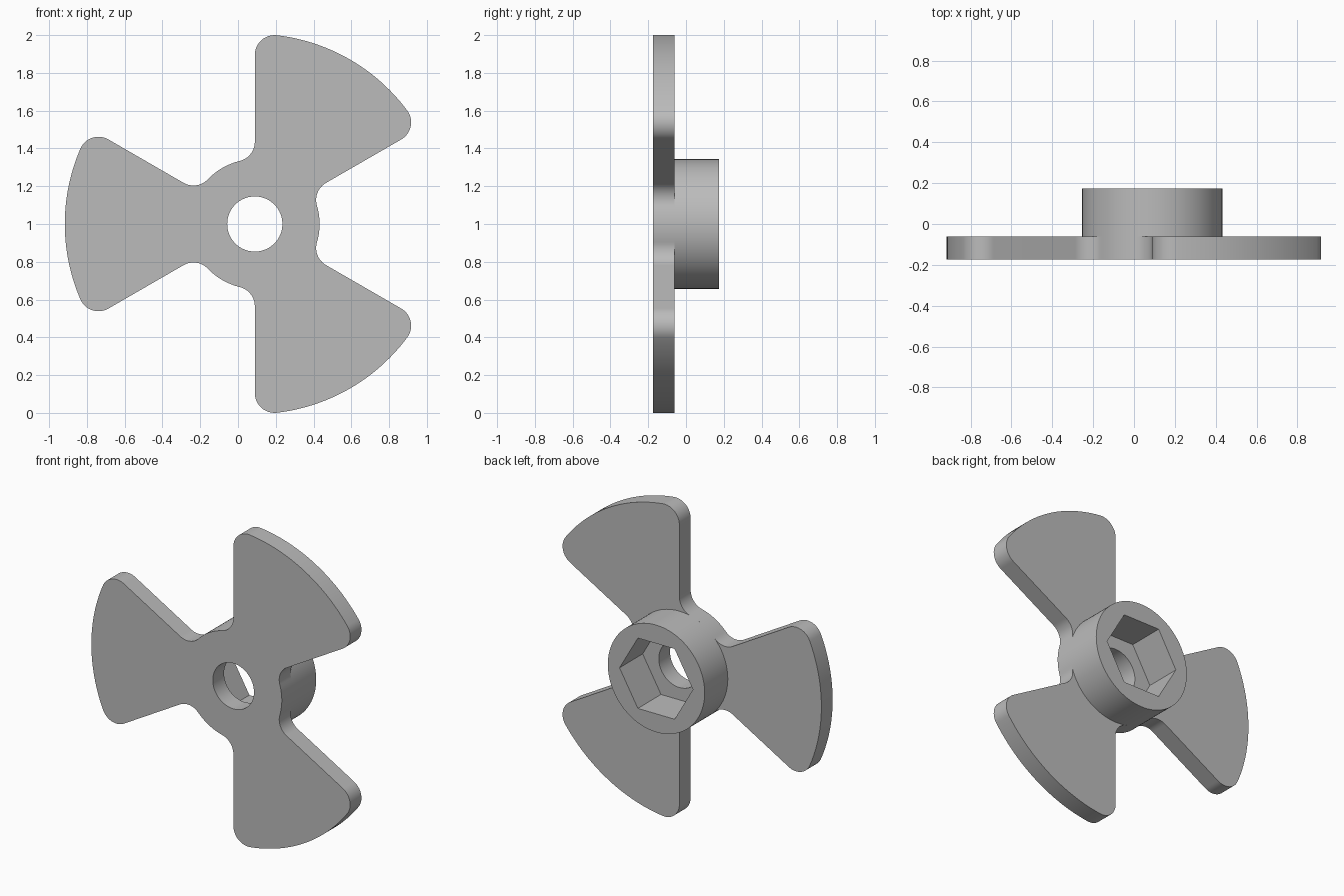
import bpy, bmesh
from math import sin, cos, asin, pi, radians

cube = bpy.data.objects.get("Cube")
if cube:
    bpy.data.objects.remove(cube, do_unlink=True)

CX, CZ = 0.089, 1.0               # rotor axis
HUB_R, TIP_R, HOLE_R, HEX_R = 0.343, 1.006, 0.146, 0.26
FILLET = 0.105
FRONT, PLATE_BACK, BACK = -0.174, -0.06, 0.174

grey = bpy.data.materials.new("plain grey")
grey.use_nodes = True
COLOUR = (0.5, 0.5, 0.5, 1)
grey.diffuse_color = COLOUR
grey.node_tree.nodes["Principled BSDF"].inputs["Base Color"].default_value = COLOUR


def arc(dist, at, radius, start, end, steps):
    """Points on an arc whose centre is given in polar form about the axis."""
    x, z = dist * cos(at), dist * sin(at)
    angles = [start + (end - start) * i / steps for i in range(steps + 1)]
    return [(x + radius * cos(a), z + radius * sin(a)) for a in angles]


def circle(radius, sides):
    return arc(0, 0, radius, 0, 2 * pi, sides)[:-1]


def blade_outline():
    """Three rounded sector blades blended into a round centre."""
    inner = asin(FILLET / (HUB_R + FILLET))
    outer = asin(FILLET / (TIP_R - FILLET))
    root, tip = HUB_R + FILLET, TIP_R - FILLET
    pts = []
    for middle in (60, 180, 300):
        a, b = radians(middle - 30), radians(middle + 30)
        pts += arc(root, a - inner, FILLET, a - inner + pi, a + pi / 2, 12)
        pts += arc(tip, a + outer, FILLET, a - pi / 2, a + outer, 14)
        pts += arc(0, 0, TIP_R, a + outer, b - outer, 24)
        pts += arc(tip, b - outer, FILLET, b - outer, b + pi / 2, 14)
        pts += arc(root, b + inner, FILLET, b - pi / 2, b + inner - pi, 12)
        pts += arc(0, 0, HUB_R, b + inner, b + pi / 3 - inner, 14)
    return pts


def extruded(name, loops, y0, y1):
    """Solid from an outer loop and a hole loop, extruded along y."""
    bm = bmesh.new()
    for loop in loops:
        vs = [bm.verts.new((CX + x, y0, CZ + z)) for x, z in loop]
        for i, v in enumerate(vs):
            bm.edges.new((v, vs[(i + 1) % len(vs)]))
    bmesh.ops.remove_doubles(bm, verts=bm.verts[:], dist=1e-4)
    bmesh.ops.triangle_fill(bm, edges=bm.edges[:], use_beauty=True, normal=(0, 1, 0))
    new = bmesh.ops.extrude_face_region(bm, geom=bm.faces[:])["geom"]
    moved = [g for g in new if isinstance(g, bmesh.types.BMVert)]
    bmesh.ops.translate(bm, verts=moved, vec=(0, y1 - y0, 0))
    bmesh.ops.recalc_face_normals(bm, faces=bm.faces[:])
    mesh = bpy.data.meshes.new(name)
    bm.to_mesh(mesh)
    bm.free()
    mesh.materials.append(grey)
    ob = bpy.data.objects.new(name, mesh)
    bpy.context.collection.objects.link(ob)
    bpy.ops.object.select_all(action='DESELECT')
    ob.select_set(True)
    bpy.context.view_layer.objects.active = ob
    bpy.ops.object.shade_smooth_by_angle(angle=radians(30))
    return ob


# Flat three-bladed plate with a round shaft hole
extruded("blade_plate", [blade_outline(), circle(HOLE_R, 64)], FRONT, PLATE_BACK)

# Round boss on the back with a hexagonal socket
extruded("hub_boss", [circle(HUB_R, 96), circle(HEX_R, 6)], PLATE_BACK, BACK)
